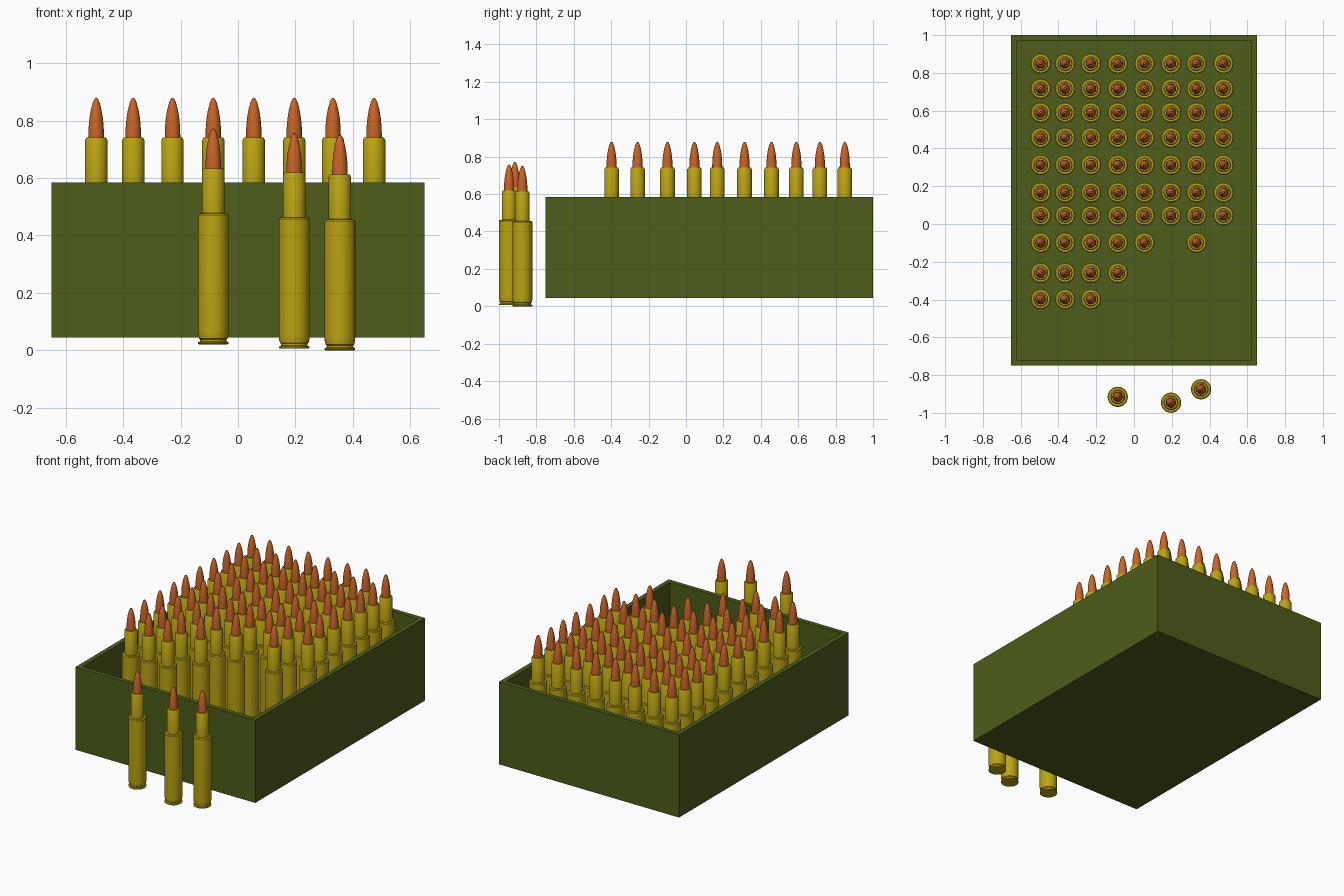
import bpy, bmesh
from math import radians, tau
from mathutils import Vector

if "Cube" in bpy.data.objects:
    bpy.data.objects.remove(bpy.data.objects["Cube"])


def material(name, color):
    m = bpy.data.materials.new(name)
    m.diffuse_color = (*color, 1)
    m.use_nodes = True
    m.node_tree.nodes["Principled BSDF"].inputs["Base Color"].default_value = m.diffuse_color
    return m


def lathe(name, profile, mat, steps=32):
    """Spin (radius, z) points around the z axis into a closed mesh."""
    bm = bmesh.new()
    verts = [bm.verts.new((r, 0, z)) for r, z in profile]
    edges = [bm.edges.new(pair) for pair in zip(verts, verts[1:])]
    bmesh.ops.spin(bm, geom=verts + edges, cent=(0, 0, 0), axis=(0, 0, 1),
                   angle=tau, steps=steps, use_duplicate=False)
    bmesh.ops.remove_doubles(bm, verts=bm.verts, dist=1e-4)
    bmesh.ops.recalc_face_normals(bm, faces=bm.faces)
    mesh = bpy.data.meshes.new(name)
    bm.to_mesh(mesh)
    bm.free()
    mesh.materials.append(mat)
    mesh.shade_smooth()
    mesh.set_sharp_from_angle(angle=radians(30))
    return mesh


def add(name, mesh, loc=(0, 0, 0)):
    ob = bpy.data.objects.new(name, mesh)
    ob.location = loc
    bpy.context.collection.objects.link(ob)
    return ob


green = material("olive_paint", (0.075, 0.11, 0.01))
brass = material("brass", (0.50, 0.37, 0.006))
copper = material("copper", (0.58, 0.13, 0.02))

# Open box: cube with its top inset and pushed down to the floor
bm = bmesh.new()
bmesh.ops.create_cube(bm, size=1)
for v in bm.verts:
    v.co = Vector((v.co.x * 1.30, v.co.y * 1.75 + 0.125, v.co.z * 0.54 + 0.315))
top = max(bm.faces, key=lambda f: f.calc_center_median().z)
bmesh.ops.inset_region(bm, faces=[top], thickness=0.042)
well = bmesh.ops.extrude_discrete_faces(bm, faces=[top])["faces"][0]
bmesh.ops.translate(bm, verts=well.verts, vec=(0, 0, -0.495))
bmesh.ops.recalc_face_normals(bm, faces=bm.faces)
box = bpy.data.meshes.new("box")
bm.to_mesh(box)
bm.free()
box.materials.append(green)
add("box", box)

# Cartridge case: rim, groove, body, shoulder step and neck
case = lathe("case", [
    (0, 0), (0.050, 0), (0.053, 0.002), (0.053, 0.007), (0.046, 0.010),
    (0.046, 0.017), (0.050, 0.020), (0.053, 0.034), (0.0535, 0.044),
    (0.0535, 0.451), (0.049, 0.456), (0.039, 0.457), (0.039, 0.604),
    (0.034, 0.613), (0, 0.613)], brass)

# Pointed bullet seated in the neck
bullet = lathe("bullet", [
    (0, 0.60), (0.027, 0.60), (0.027, 0.62), (0.0262, 0.650), (0.0235, 0.680),
    (0.0185, 0.710), (0.012, 0.735), (0.006, 0.748), (0, 0.752)], copper)


def cartridge(name, loc):
    shell = add(name + "_case", case, loc)
    add(name + "_bullet", bullet).parent = shell


# Rows of cartridges in the box, with the columns filled in each row
cols = [-0.494, -0.365, -0.228, -0.086, 0.055, 0.196, 0.331, 0.474]
full = range(8)
rows = [(0.849, full), (0.716, full), (0.590, full), (0.457, full),
        (0.313, full), (0.167, full), (0.045, full),
        (-0.099, (0, 1, 2, 3, 4, 6)), (-0.259, range(4)), (-0.398, range(3))]
for r, (y, filled) in enumerate(rows):
    for c in filled:
        cartridge(f"boxed_{r}_{c}", (cols[c], y, 0.128))

# Loose cartridges standing in front
for i, loc in enumerate([(-0.086, -0.915, 0.021), (0.196, -0.946, 0.006),
                         (0.355, -0.875, 0)]):
    cartridge(f"loose_{i}", loc)
